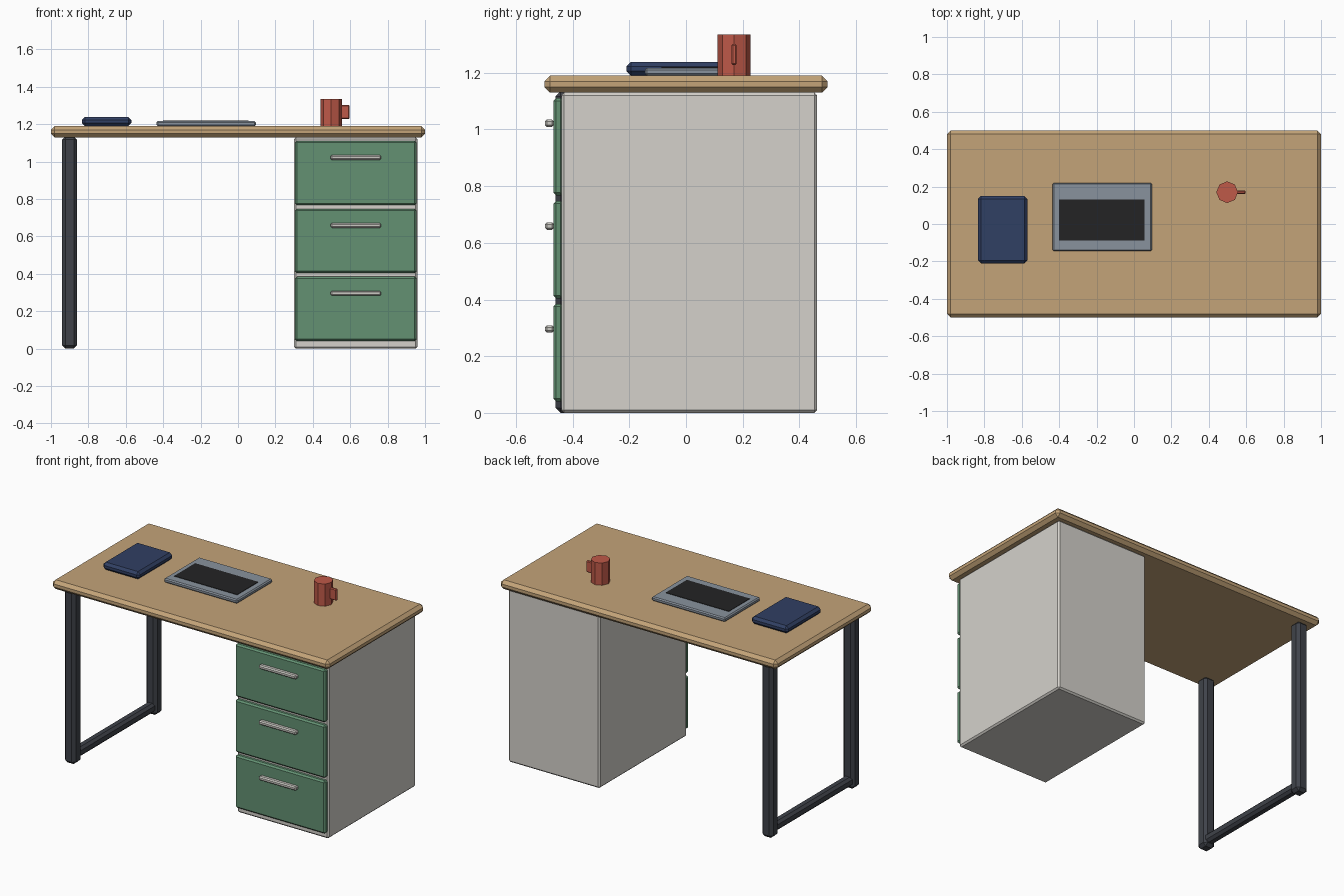
import bpy
import bmesh

if "Cube" in bpy.data.objects:
    bpy.data.objects.remove(bpy.data.objects["Cube"])


def material(name, r, g, b):
    mat = bpy.data.materials.new(name)
    mat.diffuse_color = (r, g, b, 1)
    mat.use_nodes = True
    mat.node_tree.nodes["Principled BSDF"].inputs["Base Color"].default_value = mat.diffuse_color
    return mat


WOOD = material("wood", 0.55, 0.37, 0.19)
METAL = material("dark_metal", 0.05, 0.055, 0.068)
SHELL = material("cabinet_paint", 0.66, 0.64, 0.60)
GREEN = material("drawer_green", 0.125, 0.285, 0.17)
PULL = material("pull_metal", 0.60, 0.59, 0.55)
NAVY = material("navy_cover", 0.03, 0.05, 0.125)
STEEL = material("steel", 0.25, 0.29, 0.34)
BLACK = material("screen_black", 0.017, 0.017, 0.018)
RED = material("red_glaze", 0.52, 0.10, 0.065)


def add_object(name, bm, mat):
    mesh = bpy.data.meshes.new(name)
    bm.to_mesh(mesh)
    bm.free()
    mesh.materials.append(mat)
    obj = bpy.data.objects.new(name, mesh)
    bpy.context.collection.objects.link(obj)
    return obj


def box(name, xs, ys, zs, mat, bevel=0.0):
    """Chamfered box from (min, max) ranges on each axis."""
    bm = bmesh.new()
    bmesh.ops.create_cube(bm, size=1)
    for v in bm.verts:
        for i, (lo, hi) in enumerate((xs, ys, zs)):
            v.co[i] = (lo + hi) / 2 + v.co[i] * (hi - lo)
    obj = add_object(name, bm, mat)
    if bevel:
        mod = obj.modifiers.new("chamfer", 'BEVEL')
        mod.width = bevel
        mod.segments = 1
    return obj


# Desk top
box("desk_top", (-1, 1), (-0.5, 0.5), (1.13, 1.19), WOOD, 0.02)

# Left leg frame: two posts joined by a low rail
for label, y in (("front", -0.42), ("back", 0.42)):
    box(label + "_leg", (-0.94, -0.86), (y - 0.04, y + 0.04), (0, 1.135), METAL, 0.018)
box("foot_rail", (-0.93, -0.87), (-0.42, 0.42), (0.02, 0.08), METAL, 0.015)

# Drawer cabinet
box("cabinet", (0.30, 0.96), (-0.44, 0.463), (0, 1.13), SHELL, 0.01)

# Drawer fronts with bar handles
for i in range(3):
    z = 0.213 + 0.363 * i
    box(f"drawer_front_{i + 1}", (0.305, 0.955), (-0.468, -0.432),
        (z - 0.172, z + 0.172), GREEN, 0.01)
    box(f"drawer_handle_{i + 1}", (0.495, 0.765), (-0.498, -0.466),
        (z + 0.070, z + 0.096), PULL, 0.007)

# Book
box("book", (-0.835, -0.57), (-0.21, 0.15), (1.19, 1.239), NAVY, 0.016)

# Tablet and its screen
box("tablet_body", (-0.435, 0.095), (-0.145, 0.22), (1.19, 1.217), STEEL, 0.007)
box("tablet_screen", (-0.40, 0.055), (-0.087, 0.13), (1.212, 1.22), BLACK)

# Octagonal mug with a block handle
bm = bmesh.new()
bmesh.ops.create_cone(bm, cap_ends=True, segments=8, radius1=0.058, radius2=0.058, depth=0.145)
bmesh.ops.translate(bm, verts=bm.verts, vec=(0.498, 0.17, 1.2625))
add_object("mug", bm, RED)
box("mug_handle", (0.535, 0.597), (0.161, 0.179), (1.227, 1.302), RED, 0.005)
